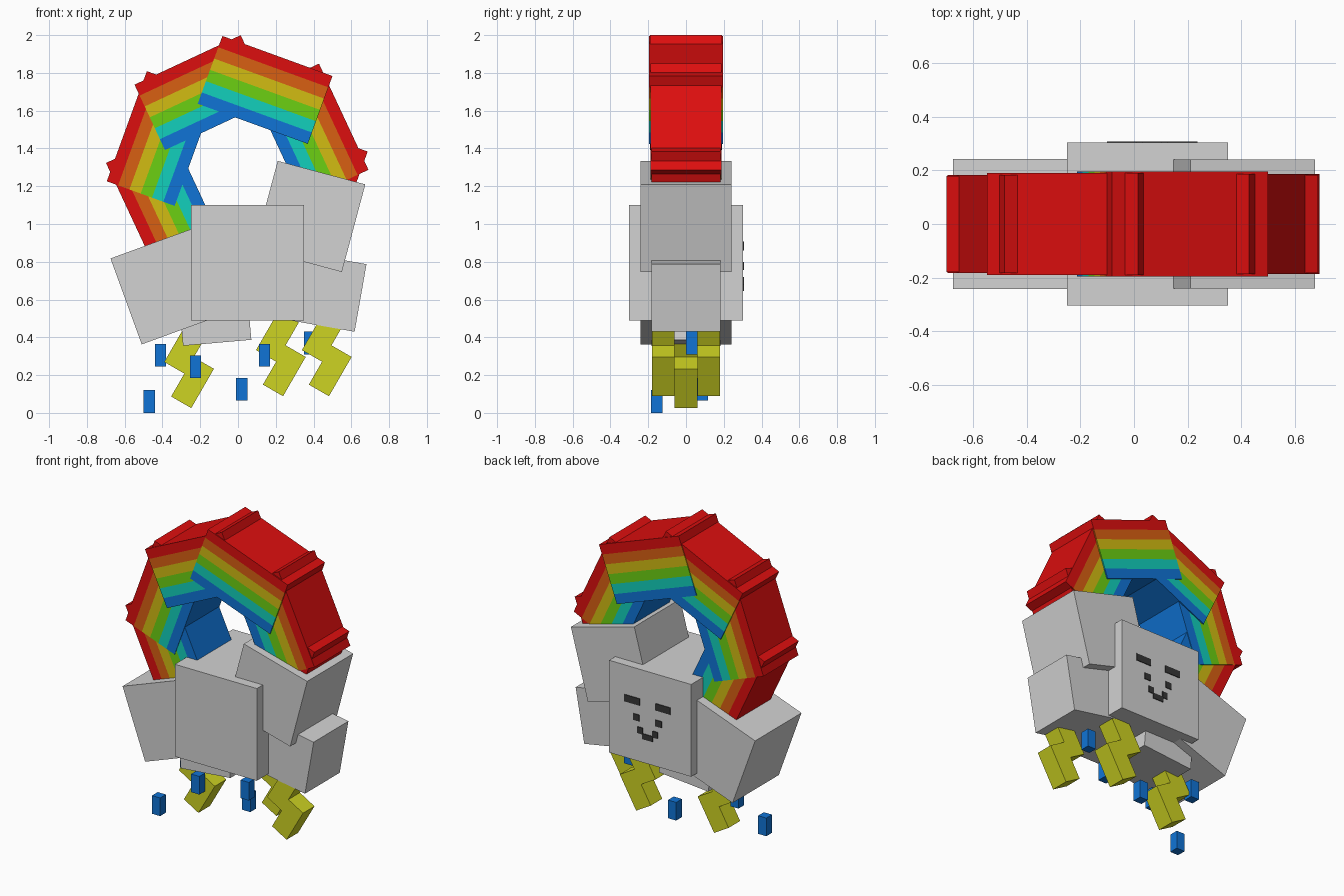
import bpy, bmesh, math
from mathutils import Matrix, Vector

if "Cube" in bpy.data.objects:
    bpy.data.objects.remove(bpy.data.objects["Cube"])


def lin(c):
    c /= 255
    return c / 12.92 if c <= 0.04045 else ((c + 0.055) / 1.055) ** 2.4


def material(name, r, g, b):
    m = bpy.data.materials.new(name)
    m.diffuse_color = (lin(r), lin(g), lin(b), 1)
    m.use_nodes = True
    m.node_tree.nodes["Principled BSDF"].inputs["Base Color"].default_value = m.diffuse_color
    return m


cloud = material("cloud_grey", 210, 210, 210)
red = material("red", 220, 14, 14)
orange = material("orange", 216, 96, 18)
yellow = material("yellow", 210, 188, 18)
green = material("green", 108, 208, 18)
cyan = material("cyan", 18, 208, 188)
blue = material("blue", 16, 116, 214)
bolt_yellow = material("bolt_yellow", 206, 211, 34)
dark = material("dark_grey", 55, 55, 55)


def finish(name, bm, mats, loc=(0, 0, 0), tilt=0):
    """Make an object; tilt is counter-clockwise degrees seen from the front."""
    bmesh.ops.recalc_face_normals(bm, faces=bm.faces)
    bm.transform(Matrix.Translation(Vector(loc))
                 @ Matrix.Rotation(math.radians(-tilt), 4, 'Y'))
    me = bpy.data.meshes.new(name)
    bm.to_mesh(me)
    bm.free()
    for m in mats:
        me.materials.append(m)
    ob = bpy.data.objects.new(name, me)
    bpy.context.collection.objects.link(ob)
    return ob


def box(name, loc, size, mat, tilt=0):
    bm = bmesh.new()
    bmesh.ops.create_cube(bm, size=1)
    bmesh.ops.scale(bm, vec=size, verts=bm.verts)
    return finish(name, bm, [mat], loc, tilt)


# Cloud: overlapping tilted blocks
box("cloud_centre", (0.05, 0, 0.795), (0.60, 0.606, 0.61), cloud)
box("cloud_upper_right", (0.38, 0, 1.04), (0.48, 0.48, 0.48), cloud, -15)
box("cloud_left", (-0.365, 0, 0.673), (0.484, 0.484, 0.484), cloud, 20)
box("cloud_lower_right", (0.47, 0, 0.64), (0.363, 0.363, 0.363), cloud, -10)
box("cloud_bottom", (-0.126, 0, 0.552), (0.363, 0.363, 0.363), cloud, 5)


# Rainbow: six overlapping striped blocks around an octagon
def rainbow_block(name, tilt, half_depth):
    inner, outer, half_len = 0.24, 0.622, 0.31
    bm = bmesh.new()
    rings = []
    for i in range(7):
        r = outer + (inner - outer) * i / 6
        rings.append([bm.verts.new((sx * half_len, sy * half_depth, r))
                      for sx, sy in ((-1, -1), (1, -1), (1, 1), (-1, 1))])
    for i in range(6):
        for k in range(4):
            j = (k + 1) % 4
            f = bm.faces.new((rings[i][k], rings[i][j],
                              rings[i + 1][j], rings[i + 1][k]))
            f.material_index = i
    bm.faces.new(rings[0]).material_index = 0
    bm.faces.new(rings[6]).material_index = 5
    finish(name, bm, [red, orange, yellow, green, cyan, blue],
           (-0.004, 0, 1.305), tilt)


for i, (tilt, half) in enumerate(((115, 0.179), (70, 0.183), (25, 0.19),
                                  (-20, 0.195), (-65, 0.187), (-110, 0.182))):
    rainbow_block(f"rainbow_block_{i + 1}", tilt, half)


# Lightning bolts: two offset bars as one extruded outline
BOLT = [(-0.123, 0.12), (0, 0.12), (0, -0.02), (0.123, -0.02),
        (0.123, -0.26), (0, -0.26), (0, -0.12), (-0.123, -0.12)]


def bolt(name, loc):
    bm = bmesh.new()
    f = bm.faces.new([bm.verts.new((x, -0.06, z)) for x, z in BOLT])
    ext = bmesh.ops.extrude_face_region(bm, geom=[f])
    bmesh.ops.translate(bm, vec=(0, 0.12, 0),
                        verts=[v for v in ext["geom"]
                               if isinstance(v, bmesh.types.BMVert)])
    finish(name, bm, [bolt_yellow], loc, -30)


bolt("lightning_right", (0.505, -0.12, 0.375))
bolt("lightning_middle", (0.262, 0.12, 0.375))
bolt("lightning_left", (-0.224, 0, 0.312))

# Raindrops
for i, loc in enumerate(((-0.47, -0.155, 0.06), (-0.41, 0.05, 0.305),
                         (-0.225, -0.095, 0.245), (0.02, 0.087, 0.125),
                         (0.14, -0.1, 0.305), (0.38, 0.03, 0.37))):
    box(f"raindrop_{i + 1}", loc, (0.06, 0.06, 0.12), blue)


# Face on the back: thin plates, u from the right edge, v from the top (0..1)
def face_plate(name, u, v, w, h):
    box(name, (0.35 - 0.6 * u, 0.304, 1.10 - 0.61 * v),
        (0.6 * w, 0.008, 0.61 * h), dark)


for side, s in (("right", -1), ("left", 1)):
    face_plate("eye_" + side, 0.47 + s * 0.188, 0.355, 0.185, 0.075)
    face_plate("cheek_" + side, 0.47 + s * 0.135, 0.53, 0.075, 0.07)
    face_plate("mouth_end_" + side, 0.47 + s * 0.09, 0.66, 0.065, 0.07)
face_plate("mouth", 0.47, 0.715, 0.13, 0.06)
